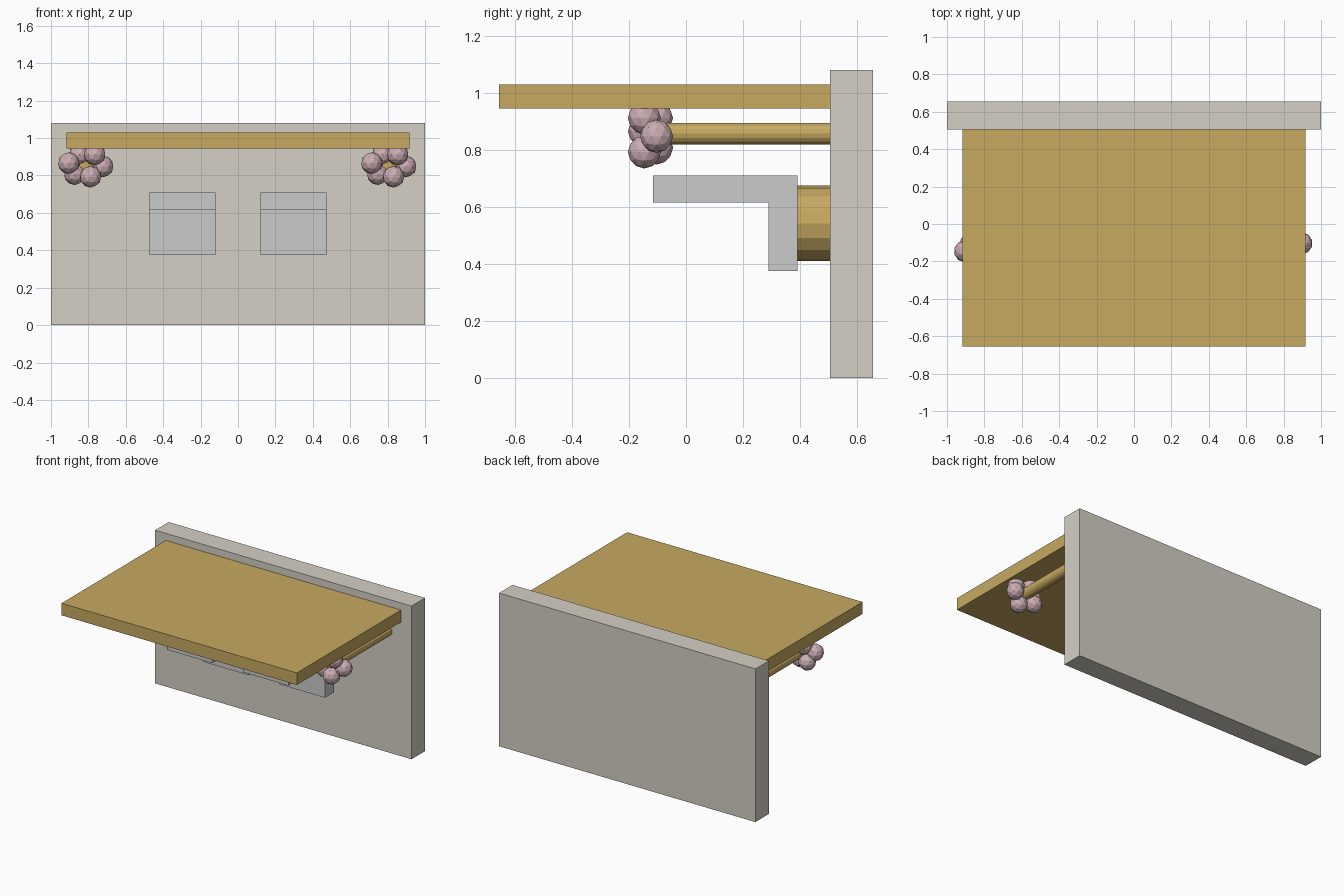
import bpy, bmesh, math
from mathutils import Matrix, Vector

if "Cube" in bpy.data.objects:
    bpy.data.objects.remove(bpy.data.objects["Cube"])


def material(name, color):
    m = bpy.data.materials.new(name)
    m.diffuse_color = (*color, 1)
    m.use_nodes = True
    m.node_tree.nodes["Principled BSDF"].inputs["Base Color"].default_value = m.diffuse_color
    return m


stone = material("stone", (0.66, 0.63, 0.56))
wood = material("wood", (0.57, 0.40, 0.12))
pink = material("pink", (0.60, 0.42, 0.45))


def finish(name, bm, mat=None):
    bmesh.ops.recalc_face_normals(bm, faces=bm.faces)
    me = bpy.data.meshes.new(name)
    bm.to_mesh(me)
    bm.free()
    ob = bpy.data.objects.new(name, me)
    bpy.context.collection.objects.link(ob)
    if mat:
        me.materials.append(mat)
    return ob


def box(name, lo, hi, mat=None):
    lo, hi = Vector(lo), Vector(hi)
    bm = bmesh.new()
    bmesh.ops.create_cube(bm, size=1, matrix=Matrix.Translation((lo + hi) / 2)
                          @ Matrix.Diagonal((*(hi - lo), 1)))
    return finish(name, bm, mat)


def rod(name, x, z, y0, y1, r, sides, mat):
    bm = bmesh.new()
    bmesh.ops.create_cone(bm, cap_ends=True, segments=sides, radius1=r, radius2=r,
                          depth=y1 - y0,
                          matrix=Matrix.Translation((x, (y0 + y1) / 2, z))
                          @ Matrix.Rotation(math.pi / 2, 4, 'X'))
    return finish(name, bm, mat)


# Back slab and overhanging board
box("back_panel", (-1, 0.505, 0), (1, 0.655, 1.08), stone)
box("top_board", (-0.918, -0.655, 0.945), (0.918, 0.505, 1.03), wood)

# Grey angle brackets, each on a round wooden mount
profile = [(-0.115, 0.71), (0.39, 0.71), (0.39, 0.375), (0.29, 0.375),
           (0.29, 0.615), (-0.115, 0.615)]
for side, cx in (("left", -0.297), ("right", 0.297)):
    bm = bmesh.new()
    face = bm.faces.new([bm.verts.new((cx - 0.177, y, z)) for y, z in profile])
    ext = bmesh.ops.extrude_face_region(bm, geom=[face])
    bmesh.ops.translate(bm, vec=(0.354, 0, 0),
                        verts=[v for v in ext["geom"] if isinstance(v, bmesh.types.BMVert)])
    finish(side + "_bracket", bm)
    rod(side + "_mount", cx, 0.543, 0.38, 0.51, 0.133, 16, wood)

# Rods ending in clusters of pink balls (offsets from rod axis: x, y, z)
balls = [(-0.095, -0.146, 0.866), (0.044, -0.146, 0.912), (0.022, -0.146, 0.793),
         (0.087, -0.103, 0.848), (-0.063, -0.103, 0.807), (-0.037, -0.103, 0.912)]
for side, cx in (("left", -0.81), ("right", 0.81)):
    rod(side + "_rod", cx, 0.857, -0.13, 0.51, 0.038, 16, wood)
    bm = bmesh.new()
    for dx, y, z in balls:
        bmesh.ops.create_icosphere(bm, subdivisions=2, radius=0.058,
                                   matrix=Matrix.Translation((cx + dx, y, z)))
    finish(side + "_ball_cluster", bm, pink)
